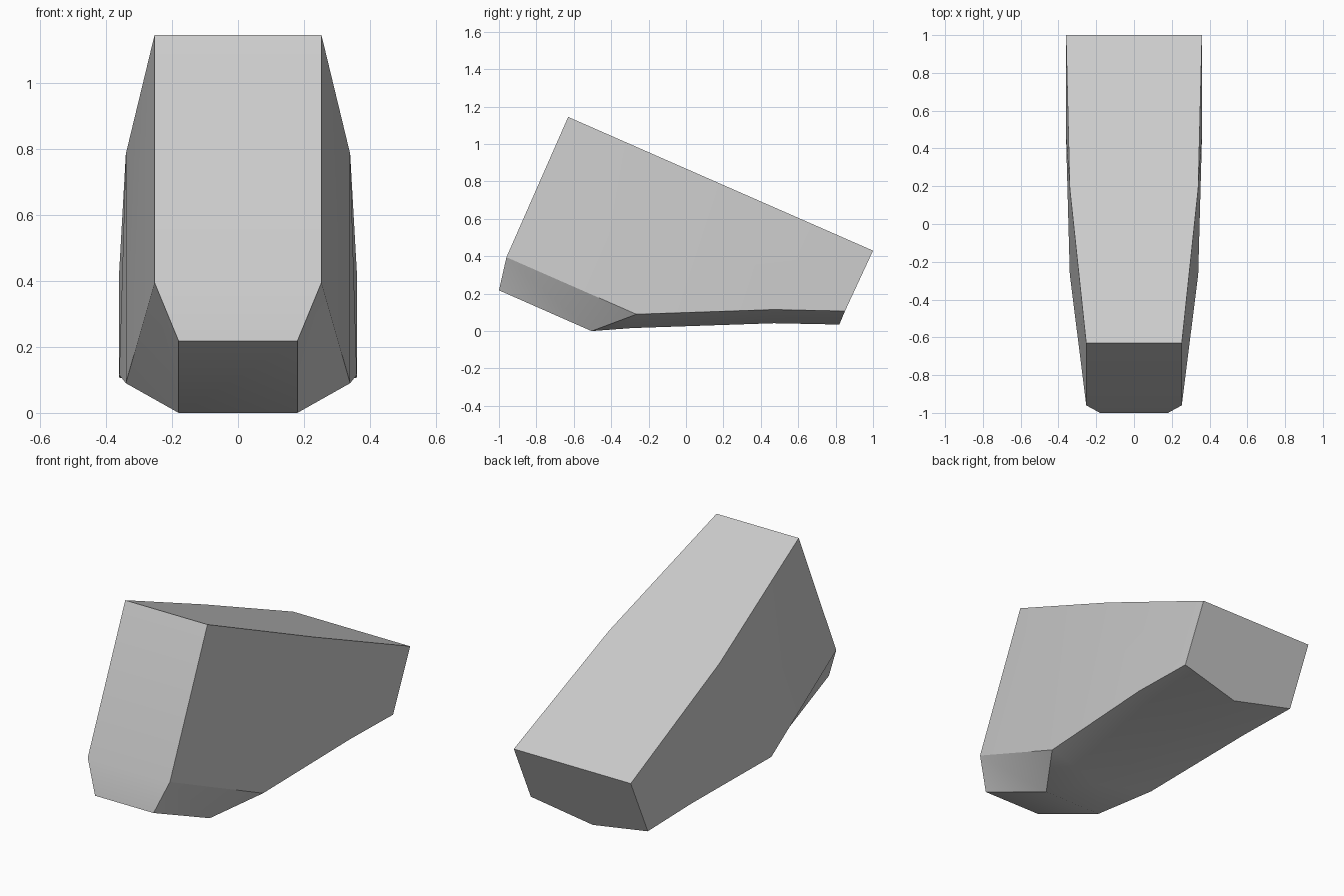
import bpy
import bmesh
import math

cube = bpy.data.objects.get("Cube")
if cube:
    bpy.data.objects.remove(cube, do_unlink=True)

# Corner points of the left half; keel points sit on the centre line
HALF = {
    "top_front": (0.253, -0.63, 1.145),
    "top_mid": (0.34, 0.19, 0.785),
    "top_rear": (0.36, 1.0, 0.43),
    "nose": (0.253, -0.96, 0.395),
    "chin": (0.18, -1.0, 0.218),
    "toe": (0.18, -0.505, 0.0),
    "side_front": (0.34, -0.265, 0.09),
    "side_mid": (0.36, 0.47, 0.115),
    "side_rear": (0.36, 0.85, 0.107),
}
KEEL = {
    "keel_front": (0, -0.29, 0.016),
    "keel_mid": (0, 0.47, 0.042),
    "keel_rear": (0, 0.82, 0.035),
}

# Faces repeated on both sides
SIDE_FACES = [
    "top_front top_mid side_front nose",
    "top_mid side_mid side_front",
    "top_mid top_rear side_rear side_mid",
    "nose chin toe",
    "nose toe side_front",
    "toe side_front keel_front",
    "side_front side_mid keel_mid keel_front",
    "side_mid side_rear keel_rear keel_mid",
]
# Edges bridged straight across to the other side
BRIDGES = ["top_front top_mid", "top_mid top_rear", "top_front nose",
           "nose chin", "chin toe"]

bm = bmesh.new()
left = {n: bm.verts.new(p) for n, p in HALF.items()}
right = {n: bm.verts.new((-x, y, z)) for n, (x, y, z) in HALF.items()}
for name, point in KEEL.items():
    left[name] = right[name] = bm.verts.new(point)

# Flanks and underside
for names in SIDE_FACES:
    for side in (left, right):
        bm.faces.new([side[n] for n in names.split()])

# Top, front and chin
for names in BRIDGES:
    a, b = names.split()
    bm.faces.new((left[a], left[b], right[b], right[a]))

# Front of the belly and the rear end
bm.faces.new((left["toe"], left["keel_front"], right["toe"]))
bm.faces.new((left["top_rear"], left["side_rear"], left["keel_rear"],
              right["side_rear"], right["top_rear"]))
bmesh.ops.recalc_face_normals(bm, faces=bm.faces)

mesh = bpy.data.meshes.new("faceted_body")
bm.to_mesh(mesh)
bm.free()

# Plain grey surface
grey = bpy.data.materials.new("light_grey")
grey.use_nodes = True
colour = (0.6, 0.6, 0.6, 1.0)
grey.diffuse_color = colour
grey.node_tree.nodes["Principled BSDF"].inputs["Base Color"].default_value = colour
mesh.materials.append(grey)

body = bpy.data.objects.new("faceted_body", mesh)
bpy.context.collection.objects.link(body)
bpy.ops.object.select_all(action="DESELECT")
body.select_set(True)
bpy.context.view_layer.objects.active = body
bpy.ops.object.shade_smooth_by_angle(angle=math.radians(30))
